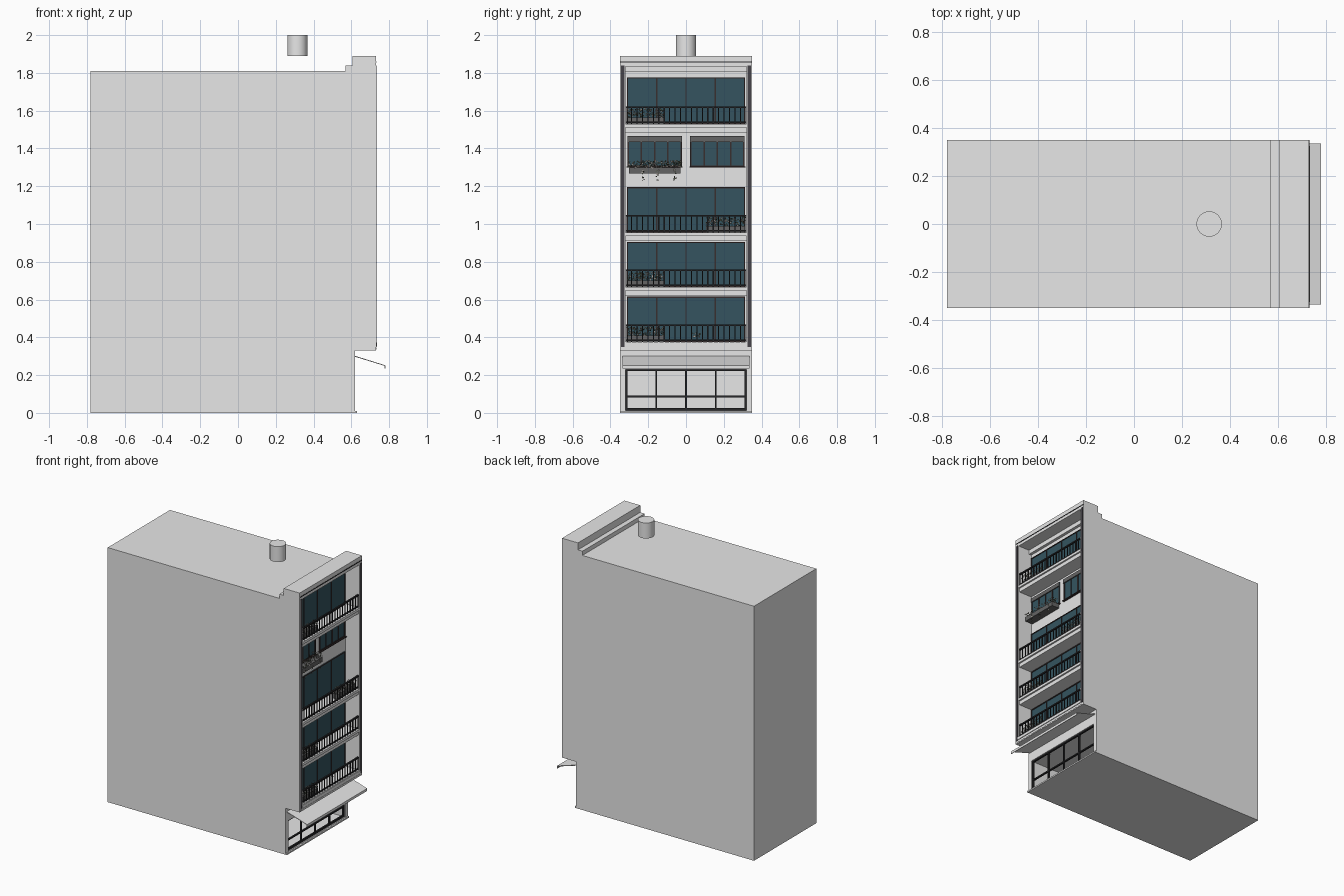
import bpy, bmesh, random
from mathutils import Vector

random.seed(4)
if "Cube" in bpy.data.objects:
    bpy.data.objects.remove(bpy.data.objects["Cube"], do_unlink=True)


def material(name, r, g, b):
    m = bpy.data.materials.new(name)
    m.use_nodes = True
    m.diffuse_color = (r, g, b, 1)
    m.node_tree.nodes["Principled BSDF"].inputs["Base Color"].default_value = (r, g, b, 1)
    return m


WALL = material("pale wall", .8, .8, .8)
INSIDE = material("white interior", .9, .9, .9)
GLASS = material("teal glass", .035, .088, .115)
FRAME = material("dark brown frame", .04, .028, .028)
IRON = material("black iron", .02, .02, .022)
STRIP = material("charcoal strip", .06, .055, .065)
PLANTER = material("grey planter", .13, .13, .13)
LEAF = material("dark leaf", .1, .12, .08)
FLOWER = material("pale flower", .6, .55, .5)


def add_box(bm, x0, x1, y0, y1, z0, z1):
    verts = bmesh.ops.create_cube(bm, size=1)["verts"]
    for v in verts:
        v.co = Vector((x0 if v.co.x < 0 else x1, y0 if v.co.y < 0 else y1, z0 if v.co.z < 0 else z1))


def finish(bm, name, *mats):
    mesh = bpy.data.meshes.new(name)
    bmesh.ops.recalc_face_normals(bm, faces=bm.faces)
    bm.to_mesh(mesh)
    bm.free()
    for m in mats:
        mesh.materials.append(m)
    ob = bpy.data.objects.new(name, mesh)
    bpy.context.collection.objects.link(ob)
    return ob


def boxes(name, mat, *dims):
    bm = bmesh.new()
    for d in dims:
        add_box(bm, *d)
    return finish(bm, name, mat)


def extrude(name, mat, profile, half):
    # x-z profile pulled across the width
    bm = bmesh.new()
    face = bm.faces.new([bm.verts.new((x, -half, z)) for x, z in profile])
    out = bmesh.ops.extrude_face_region(bm, geom=[face])["geom"]
    for v in out:
        if isinstance(v, bmesh.types.BMVert):
            v.co.y = half
    return finish(bm, name, mat)


# Building shell with the balcony and shop recesses cut out
shell = extrude("building_shell", WALL, [
    (-.78, 0), (.62, 0), (.62, .33), (.73, .33), (.73, 1.89), (.605, 1.89),
    (.605, 1.84), (.57, 1.84), (.57, 1.81), (-.78, 1.81)], .35)
shell.data.materials.append(INSIDE)
for dims in ((.62, .9, -.32, .32, .375, 1.835), (.22, .8, -.32, .32, .012, .23)):
    cutter = boxes("recess_cutter", WALL, dims)
    cutter.hide_render = True
    mod = shell.modifiers.new("recess", "BOOLEAN")
    mod.operation, mod.solver, mod.object = "DIFFERENCE", "EXACT", cutter
    bpy.context.view_layer.objects.active = shell
    bpy.ops.object.modifier_apply(modifier=mod.name)
    bpy.data.objects.remove(cutter, do_unlink=True)
for p in shell.data.polygons:
    c = p.center
    if .2 < c.x < .61 and .005 < c.z < .24 and abs(c.y) < .33:
        p.material_index = 1

# Facade trim
boxes("side_strips", STRIP, *[(.728, .733, min(s * .326, s * .343), max(s * .326, s * .343), .35, 1.84)
                              for s in (-1, 1)])
boxes("parapet_line", IRON, (.728, .732, -.35, .35, 1.855, 1.861))
boxes("top_cornice", WALL, (.62, .64, -.32, .32, 1.805, 1.835))
boxes("base_plinth", WALL, (.6, .63, -.35, .35, 0, .01))
boxes("lower_fascia", WALL, (.65, .735, -.325, .325, .352, .372), (.65, .732, -.34, .34, .335, .345))


def balcony_slab(z):
    boxes("balcony_slab", WALL, (.61, .733, -.322, .322, z - .018, z),
          (.61, .722, -.321, .321, z - .045, z - .018))


def window(name, y0, y1, z0, z1, panes, t=.006):
    x = .62
    boxes(name + "_glass", GLASS, (x - .01, x + .004, y0, y1, z0, z1))
    bars = [(x, x + .008, y0, y1, z0, z0 + t), (x, x + .008, y0, y1, z1 - t, z1)]
    for i in range(panes + 1):
        y = y0 + t / 2 + (y1 - y0 - t) * i / panes
        bars.append((x, x + .008, y - t / 2, y + t / 2, z0, z1))
    boxes(name + "_frame", FRAME, *bars)


def railing(z):
    half, n = .32, 22
    bars = [(.716, .727, -half, half, z + .084, z + .093), (.718, .725, -half, half, z + .006, z + .013)]
    for i in range(n + 1):
        y = -half + .003 + (2 * half - .006) * i / n
        bars.append((.719, .724, y - .003, y + .003, z, z + .086))
    boxes("balcony_railing", IRON, *bars)


def foliage(name, x0, x1, y0, y1, z0, z1, count):
    # loose scatter of small tilted leaf blades
    bm = bmesh.new()
    for i in range(count):
        c = Vector((random.uniform(x0, x1), random.uniform(y0, y1), random.uniform(z0, z1)))
        a = Vector([random.uniform(-1, 1) for k in "xyz"]).normalized()
        b = a.cross(Vector((1, .3, .2))).normalized()
        f = bm.faces.new([bm.verts.new(c + o) for o in (a * .006, b * .004, a * -.006, b * -.004)])
        f.material_index = int(i % 2 == 0)
    finish(bm, name, LEAF, FLOWER)


# Balcony floors: floor level, window top, planter span
floors = [(.375, .615, -.31, -.115), (.667, .905, -.31, -.115),
          (.955, 1.195, .105, .312), (1.53, 1.775, -.31, -.115)]
for z, top, y0, y1 in floors:
    if z > .4:
        balcony_slab(z)
    window("balcony_door", -.312, .312, z, top, 4)
    railing(z)
    boxes("balcony_planter", PLANTER, (.675, .71, y0, y1, z, z + .035))
    foliage("balcony_plants", .68, .715, y0, y1, z + .035, z + .08, 170)
foliage("small_plant", .69, .715, .035, .075, .4, .425, 16)

# Fourth floor: two casement windows with blind headers, sills and a flower box
for s in (-1, 1):
    y0, y1 = sorted((s * .022, s * .31))
    window("casement_window", y0, y1, 1.302, 1.465, 4, .008)
    boxes("window_header", PLANTER, (.62, .632, y0, y1, 1.435, 1.463))
    boxes("window_sill", FRAME, (.62, .636, y0 - .004, y1 + .004, 1.298, 1.304))
boxes("flower_box", PLANTER, (.625, .685, -.303, -.028, 1.268, 1.3))
foliage("flower_box_plants", .63, .69, -.305, -.025, 1.295, 1.335, 260)
for y in (-.225, -.15, -.06):
    foliage("hanging_vine", .686, .692, y - .008, y + .008, 1.23, 1.29, 10)

# Shop front framing
bars = [(.6, .612, -.32, .32, .012, .026), (.6, .612, -.32, .32, .222, .23),
        (.6, .612, -.32, .32, .082, .091)]
for i in range(5):
    y = -.315 + .1575 * i
    bars.append((.6, .612, y - .005, y + .005, .012, .23))
boxes("shop_frame", IRON, *bars)

# Sloping awning with a short valance
extrude("awning", WALL, [(.62, .302), (.78, .252), (.78, .234), (.776, .234),
                         (.776, .249), (.62, .297)], .337)

# Roof tank
bpy.ops.mesh.primitive_cylinder_add(vertices=32, radius=.053, depth=.11, location=(.314, 0, 1.945))
tank = bpy.context.object
tank.name = "roof_tank"
tank.data.materials.append(WALL)
bpy.ops.object.shade_smooth_by_angle()
